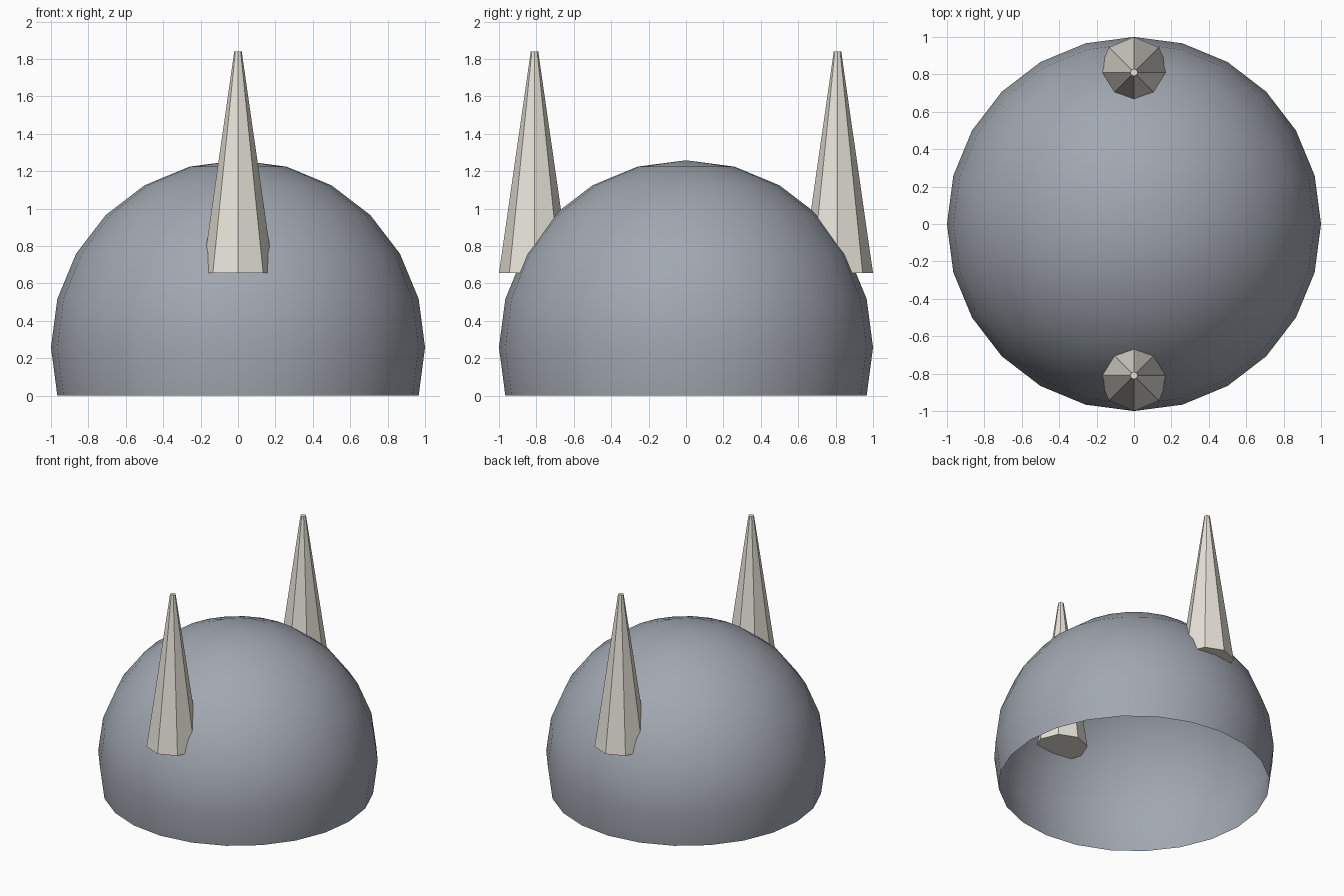
import bpy, bmesh

if "Cube" in bpy.data.objects:
    bpy.data.objects.remove(bpy.data.objects["Cube"])

R, CZ = 1.0, 0.2588   # dome radius and centre height


def material(name, rgb):
    m = bpy.data.materials.new(name)
    m.diffuse_color = (*rgb, 1)
    m.use_nodes = True
    m.node_tree.nodes["Principled BSDF"].inputs["Base Color"].default_value = m.diffuse_color
    return m


def add_object(name, bm, mat, smooth):
    me = bpy.data.meshes.new(name)
    for f in bm.faces:
        f.smooth = smooth
    bm.to_mesh(me)
    bm.free()
    me.materials.append(mat)
    ob = bpy.data.objects.new(name, me)
    bpy.context.collection.objects.link(ob)
    return ob


steel = material("steel", (0.36, 0.39, 0.44))
ivory = material("ivory", (0.80, 0.77, 0.69))

# open dome: a sphere cut off one ring below its equator
bm = bmesh.new()
bmesh.ops.create_uvsphere(bm, u_segments=24, v_segments=12, radius=R)
low = [v for v in bm.verts if v.co.z < -CZ - 0.05]
bmesh.ops.delete(bm, geom=low, context='VERTS')
bmesh.ops.translate(bm, verts=bm.verts, vec=(0, 0, CZ))
add_object("helmet_dome", bm, steel, True)

# eight-sided tapered horns, partly sunk into the dome
Z0, Z1 = 0.655, 1.84
for name, side in (("front_horn", -1), ("back_horn", 1)):
    bm = bmesh.new()
    bmesh.ops.create_cone(bm, cap_ends=True, segments=8, radius1=0.19,
                          radius2=0.02, depth=Z1 - Z0)
    horn = add_object(name, bm, ivory, False)
    horn.location = (0, 0.81 * side, (Z0 + Z1) / 2)
